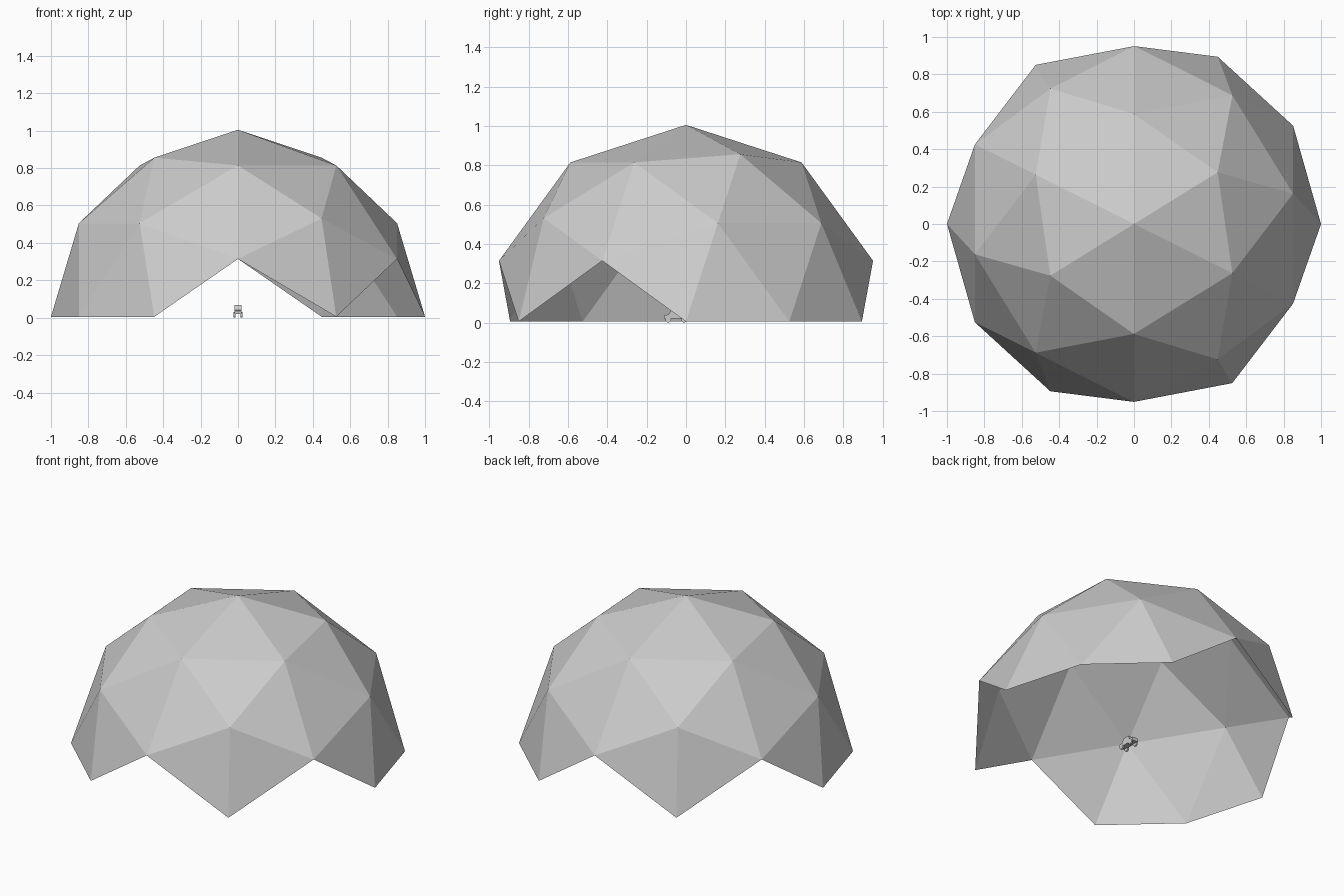
import bpy, bmesh, math
from mathutils import Matrix, Vector

if "Cube" in bpy.data.objects:
    bpy.data.objects.remove(bpy.data.objects["Cube"])

grey = bpy.data.materials.new("plain grey")
grey.use_nodes = True
grey.diffuse_color = (0.6, 0.6, 0.6, 1)
grey.node_tree.nodes["Principled BSDF"].inputs["Base Color"].default_value = (0.6, 0.6, 0.6, 1)

LIFT = 0.005  # rim height above the ground


def finish(name, bm):
    mesh = bpy.data.meshes.new(name)
    bm.to_mesh(mesh)
    bm.free()
    mesh.materials.append(grey)
    obj = bpy.data.objects.new(name, mesh)
    bpy.context.collection.objects.link(obj)
    return obj


# Geodesic dome shell: an icosphere turned so an edge midpoint is on top
bm = bmesh.new()
bmesh.ops.create_icosphere(bm, subdivisions=2, radius=1)
crown = next(v for v in bm.verts if len(v.link_edges) == 6)
corner = next(e.other_vert(crown) for e in crown.link_edges
              if len(e.other_vert(crown).link_edges) == 5)
up = crown.co.normalized()
side = (corner.co - up * corner.co.dot(up)).normalized()
upright = Matrix((side, up.cross(side), up)).to_4x4()
turn = Matrix.Rotation(math.atan2(0.276, 0.447), 4, "Z")
bmesh.ops.transform(bm, matrix=turn @ upright, verts=bm.verts)
# Every triangle reaching below the rim goes, which leaves the four openings
bmesh.ops.delete(bm, geom=[v for v in bm.verts if v.co.z < -0.01], context="VERTS")
bmesh.ops.translate(bm, vec=Vector((0, 0, LIFT)), verts=bm.verts)
finish("dome_shell", bm)


def side_profile(name, points, half_width):
    """Extrude a (y, z) outline across x."""
    bm = bmesh.new()
    face = bm.faces.new([bm.verts.new((-half_width, y, z)) for y, z in points])
    out = bmesh.ops.extrude_face_region(bm, geom=[face])["geom"]
    bmesh.ops.translate(bm, vec=(2 * half_width, 0, 0),
                        verts=[g for g in out if isinstance(g, bmesh.types.BMVert)])
    bmesh.ops.recalc_face_normals(bm, faces=bm.faces)
    return finish(name, bm)


# Tiny vehicle parked inside
side_profile("vehicle_body", [(-0.112, 0.02), (-0.112, 0.036), (-0.085, 0.042),
                              (0.012, 0.042), (0.012, 0.02)], 0.02)
side_profile("vehicle_cabin", [(-0.088, 0.042), (-0.076, 0.064), (-0.068, 0.068),
                               (-0.03, 0.068), (-0.022, 0.042)], 0.019)

for end, y in (("front", -0.09), ("rear", -0.01)):
    for hand, x in (("left", 0.019), ("right", -0.019)):
        bm = bmesh.new()
        place = Matrix.Translation((x, y, 0.015)) @ Matrix.Rotation(math.pi / 2, 4, "Y")
        bmesh.ops.create_cone(bm, cap_ends=True, segments=12, radius1=0.015,
                              radius2=0.015, depth=0.01, matrix=place)
        finish(f"{end}_{hand}_wheel", bm)
